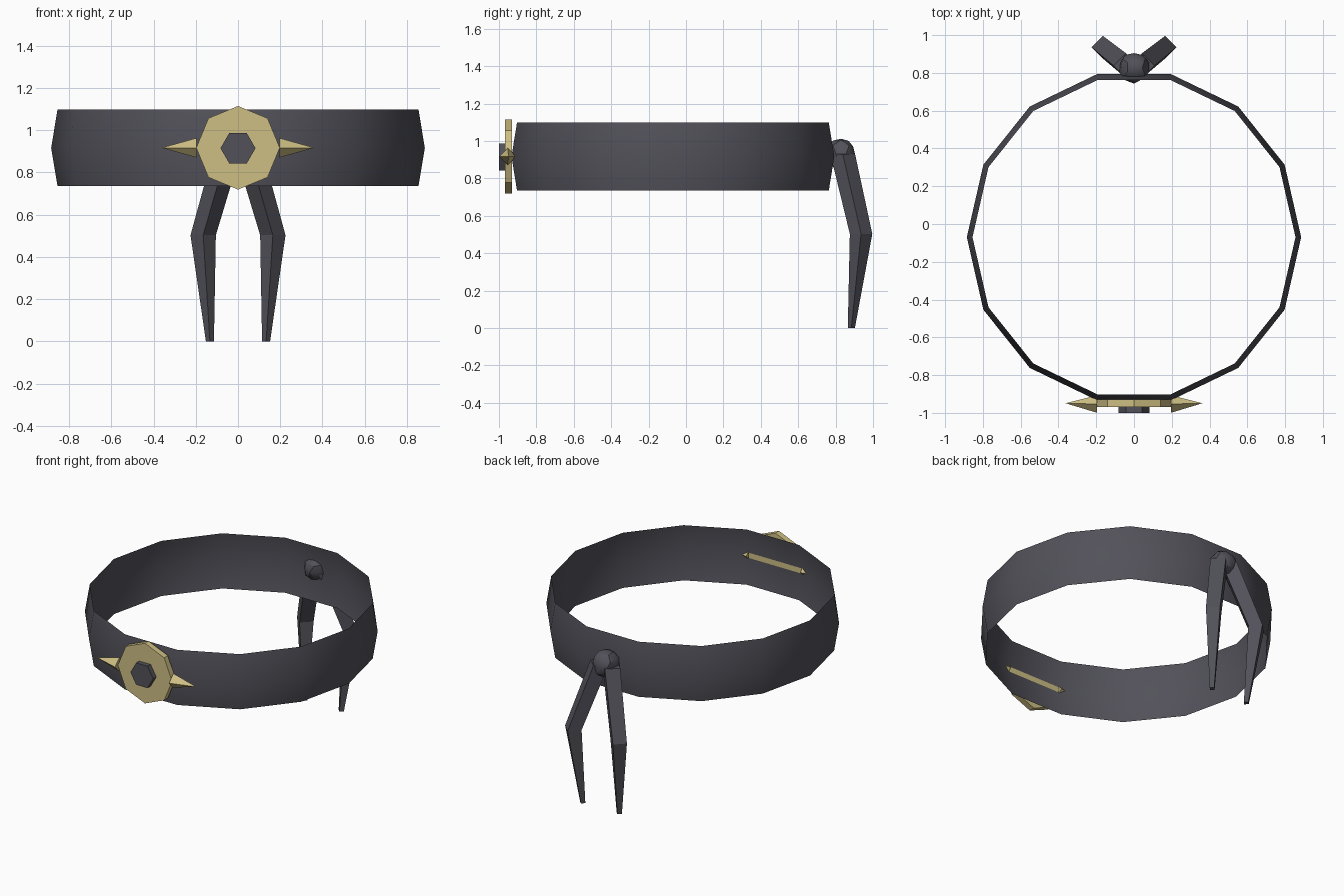
import bpy, bmesh, math, random

if "Cube" in bpy.data.objects:
    bpy.data.objects.remove(bpy.data.objects["Cube"])

random.seed(4)


def material(name, color):
    m = bpy.data.materials.new(name)
    m.diffuse_color = (*color, 1)
    m.use_nodes = True
    m.node_tree.nodes["Principled BSDF"].inputs["Base Color"].default_value = m.diffuse_color
    return m


CLOTH = material("dark grey cloth", (0.085, 0.083, 0.102))
GOLD = material("pale gold", (0.62, 0.52, 0.23))


def finish(name, bm, mat, smooth=None):
    bmesh.ops.recalc_face_normals(bm, faces=bm.faces[:])
    me = bpy.data.meshes.new(name)
    bm.to_mesh(me)
    bm.free()
    me.materials.append(mat)
    ob = bpy.data.objects.new(name, me)
    bpy.context.collection.objects.link(ob)
    if smooth:
        bpy.ops.object.select_all(action='DESELECT')
        ob.select_set(True)
        bpy.context.view_layer.objects.active = ob
        bpy.ops.object.shade_smooth_by_angle(angle=math.radians(smooth))
    return ob


def loft(name, rings, mat, smooth=None, caps=True):
    """Skin a list of equal-length closed rings of points."""
    bm = bmesh.new()
    rows = [[bm.verts.new(p) for p in ring] for ring in rings]
    n = len(rows[0])
    for a, b in zip(rows, rows[1:]):
        for i in range(n):
            j = (i + 1) % n
            bm.faces.new((a[i], a[j], b[j], b[i]))
    if caps:
        bm.faces.new(rows[0])
        bm.faces.new(rows[-1])
    return finish(name, bm, mat, smooth)


def circle(n, r):
    return [(r * math.cos(i * math.tau / n), r * math.sin(i * math.tau / n))
            for i in range(n)]


# Headband: thin 14-sided sheet, slightly bulged at mid height
loft("headband",
     [[(x, y - 0.07, z) for x, y in circle(14, r)]
      for z, r in ((0.735, 0.855), (0.917, 0.885), (1.098, 0.855))],
     CLOTH, smooth=40, caps=False)

# Front emblem: octagonal plate with a hexagonal stud
loft("emblem_plate",
     [[(x, y, 0.917 + z) for x, z in circle(8, 0.198)] for y in (-0.968, -0.930)],
     GOLD)
loft("emblem_stud",
     [[(x, y, 0.915 + z) for x, z in circle(6, 0.083)] for y in (-1.0, -0.96)],
     CLOTH)

# Side spikes of the emblem, four-sided pyramids
for side, label in ((-1, "left"), (1, "right")):
    bm = bmesh.new()
    base = [bm.verts.new((side * 0.197, -0.953 + y, 0.917 + z))
            for y, z in circle(4, 0.046)]
    tip = bm.verts.new((side * 0.362, -0.949, 0.917))
    bm.faces.new(base)
    for i in range(4):
        bm.faces.new((base[i], base[(i + 1) % 4], tip))
    finish(label + "_emblem_spike", bm, GOLD)

# Knot at the back: lumpy ball passing through the band
bm = bmesh.new()
bmesh.ops.create_icosphere(bm, subdivisions=2, radius=1)
for v in bm.verts:
    k = random.uniform(0.9, 1.05)
    v.co = (0.082 * k * v.co.x, 0.829 + 0.083 * k * v.co.y, 0.927 + 0.09 * k * v.co.z)
finish("knot", bm, CLOTH, smooth=25)

# Hanging tails: diamond section, bent at mid length and tapering
for side, label in ((-1, "left"), (1, "right")):
    loft(label + "_tail",
         [[(side * cx + x, cy + y, cz) for x, y in circle(4, r)]
          for cx, cy, cz, r in ((0.042, 0.838, 0.93, 0.066),
                                (0.165, 0.936, 0.503, 0.060),
                                (0.133, 0.884, 0.0, 0.019))],
         CLOTH)
